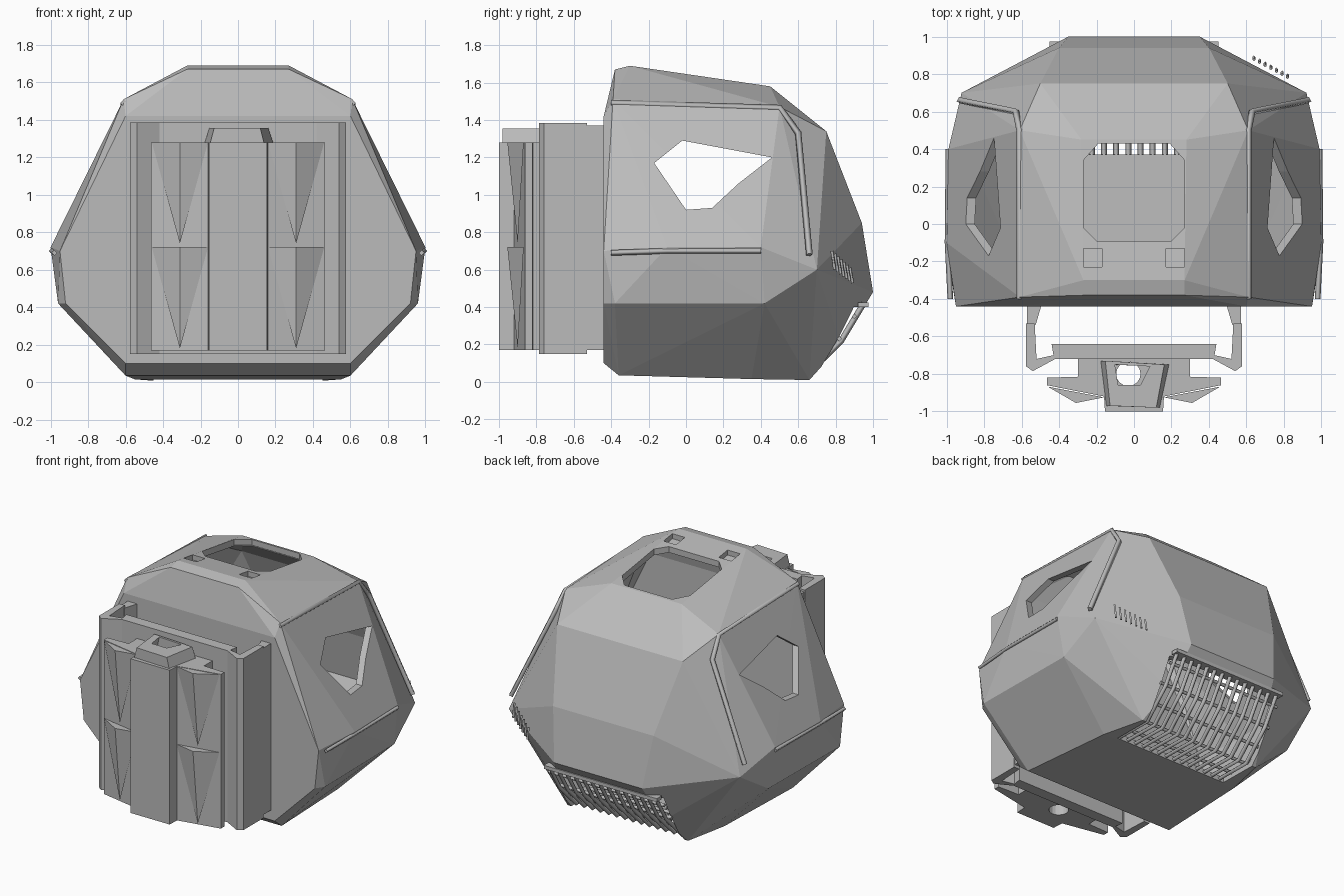
import bpy, bmesh, math
from mathutils import Vector

if "Cube" in bpy.data.objects:
    bpy.data.objects.remove(bpy.data.objects["Cube"])

grey = bpy.data.materials.new("plain grey")
grey.use_nodes = True
COLOUR = (0.5, 0.5, 0.5, 1)
grey.diffuse_color = COLOUR
grey.node_tree.nodes["Principled BSDF"].inputs["Base Color"].default_value = COLOUR


def finish(name, bm):
    bmesh.ops.recalc_face_normals(bm, faces=bm.faces)
    mesh = bpy.data.meshes.new(name)
    bm.to_mesh(mesh)
    bm.free()
    mesh.materials.append(grey)
    obj = bpy.data.objects.new(name, mesh)
    bpy.context.collection.objects.link(obj)
    return obj


def hull(name, points, scale=1.0, centre=Vector((0, 0.15, 0.8))):
    """Convex shell through mirrored points."""
    bm = bmesh.new()
    for p in points:
        for side in (-1, 1):
            v = Vector((p[0] * side, p[1], p[2]))
            bm.verts.new(centre + (v - centre) * scale)
    res = bmesh.ops.convex_hull(bm, input=bm.verts)
    loose = {g for g in res["geom_interior"] + res["geom_unused"]
             if isinstance(g, bmesh.types.BMVert)}
    bmesh.ops.delete(bm, geom=list(loose), context="VERTS")
    return finish(name, bm)


def prism(name, outline, axis, low, high):
    """Outline extruded along an axis; outline is in the other two axes."""
    bm = bmesh.new()

    def place(a, b, t):
        return {"x": (t, a, b), "y": (a, t, b), "z": (a, b, t)}[axis]
    face = bm.faces.new([bm.verts.new(place(a, b, low)) for a, b in outline])
    out = bmesh.ops.extrude_face_region(bm, geom=[face])
    shift = Vector(place(0, 0, high - low))
    bmesh.ops.translate(bm, vec=shift,
                        verts=[g for g in out["geom"] if isinstance(g, bmesh.types.BMVert)])
    return finish(name, bm)


def box(name, x0, x1, y0, y1, z0, z1):
    return prism(name, [(x0, y0), (x1, y0), (x1, y1), (x0, y1)], "z", z0, z1)


def mirrored(half):
    return half + [(-x, y) for x, y in reversed(half)]


def cut(obj, cutter):
    cutter.hide_render = True
    mod = obj.modifiers.new("cut", "BOOLEAN")
    mod.operation, mod.object, mod.solver = "DIFFERENCE", cutter, "EXACT"
    bpy.context.view_layer.objects.active = obj
    bpy.ops.object.modifier_apply(modifier=mod.name)
    bpy.data.objects.remove(cutter)


def rod(name, path, radius):
    curve = bpy.data.curves.new(name, "CURVE")
    curve.dimensions = "3D"
    curve.bevel_depth, curve.bevel_resolution = radius, 0
    curve.use_fill_caps = True
    spline = curve.splines.new("POLY")
    spline.points.add(len(path) - 1)
    for point, co in zip(spline.points, path):
        point.co = (*co, 1)
    obj = bpy.data.objects.new(name, curve)
    curve.materials.append(grey)
    bpy.context.collection.objects.link(obj)
    return obj


# Faceted torso shell
body = [
    (.6, -.36, .035), (.55, .35, .015), (.48, .66, .01), (.6, -.44, .1),
    (.92, -.44, .42), (.95, -.44, .7), (.6, -.44, 1.42),
    (.96, -.38, .42), (.95, .42, .42), (1, -.1, .72), (.99, .4, .72),
    (.61, -.39, 1.51), (.61, .5, 1.47), (.27, -.38, 1.67), (.27, -.3, 1.69),
    (.28, .45, 1.58), (.5, .75, 1.34), (.92, .7, .6), (.35, 1, .48),
    (.4, .94, .85), (.4, .83, .2),
]
shell = hull("torso_shell", body)
cut(shell, hull("inner_space", body, 0.95))

# Neck, arm and vent openings
cut(shell, prism("neck_cutter", mirrored([(.2, -.09), (.27, -.02), (.27, .34), (.19, .43)]),
                 "z", 1.2, 2))
arm_hole = [(-.17, 1.17), (-.02, 1.29), (.46, 1.2), (.28, 1.06), (.14, .93), (0, .92)]
cut(shell, prism("arm_cutter", arm_hole, "x", -2, 2))
cut(shell, box("grille_cutter", -.45, .45, .37, 1.3, -.2, .4))
for side in (-1, 1):
    x = side * .22
    cut(shell, box("socket_cutter", x - .05, x + .05, -.23, -.13, 1.5, 2))

# Low faceted collar around the neck
collar = prism("neck_collar", mirrored([(.22, -.3), (.36, -.12), (.36, .32), (.22, .45)]),
               "z", 1.6, 1.605)
cut(collar, prism("collar_cutter", mirrored([(.2, -.09), (.27, -.02), (.27, .34), (.19, .43)]),
                  "z", 1, 2))
for v in collar.data.vertices:
    v.co.z += .05 - .16 * (v.co.y + .3)

# Bent grille bars and their cross bars
for i in range(14):
    x = -.42 + i * .065
    rod("grille_bar", [(x, .34, .035), (x, .64, .03), (x, .83, .22), (x, .95, .42)], .016)
for y, z in ((.45, .055), (.6, .055), (.72, .13), (.82, .23), (.9, .35)):
    rod("grille_cross_bar", [(-.46, y, z), (.46, y, z)], .014)
box("grille_lip", -.45, .45, .92, .975, .4, .425)

# Shoulder edge rails and side belt ridges
for side in (-1, 1):
    rod("shoulder_rail", [(side * .61, -.4, 1.49), (side * .61, .5, 1.465),
                          (side * .63, .6, 1.33), (side * .93, .66, .68)], .018)
    rod("side_ridge", [(side * .98, -.4, .69), (side * .995, -.1, .7),
                       (side * .99, .4, .7)], .015)

# Small slatted vent on the front corner
for i in range(7):
    y = .78 + i * .016
    x = .82 - i * .03
    rod("corner_vent_slat", [(x, y, .7 - i * .015), (x, y + .015, .6 - i * .012)], .008)

# Channel-shaped rear mount
prism("mount_channel", mirrored([(.44, -.64), (.43, -.7), (.52, -.72), (.53, -.53),
                                 (.575, -.53), (.575, -.76), (.54, -.785), (.42, -.72)]),
      "z", .15, 1.385)
for side in (-1, 1):
    prism("mount_arm", [(side * .49, -.42), (side * .57, -.42), (side * .57, -.54),
                        (side * .525, -.54)], "z", .17, 1.37)

# Winged pack with a central column and vertical bore
pack = prism("pack_column", mirrored([(.3, -.71), (.3, -.815), (.465, -.82), (.465, -.86),
                                      (.16, -.92), (.155, -1)]), "z", .17, 1.28)
bore = [(-.03 + .065 * math.cos(a * math.pi / 8), -.8 + .065 * math.sin(a * math.pi / 8))
        for a in range(16)]
cut(pack, prism("bore_cutter", bore, "z", -1, 2))
cap = prism("pack_cap", [(-.18, -.73), (-.15, -.97), (.14, -.98), (.19, -.75)], "z", 1.27, 1.355)
cut(cap, prism("cap_cutter", [(-.12, -.75), (-.1, -.86), (.04, -.86), (.1, -.76)], "z", 1, 2))
for v in cap.data.vertices:
    if v.co.z > 1.3:
        v.co.x *= .85

# Wedge ribs on the pack wings
for side in (-1, 1):
    for top in (1.28, .72):
        bm = bmesh.new()
        corners = [(.16, -.925, top), (.46, -.868, top), (.31, -.955, top), (.31, -.9, top - .54)]
        for x, y, z in corners:
            bm.verts.new((x * side, y, z))
        bmesh.ops.convex_hull(bm, input=bm.verts)
        finish("wing_wedge", bm)
